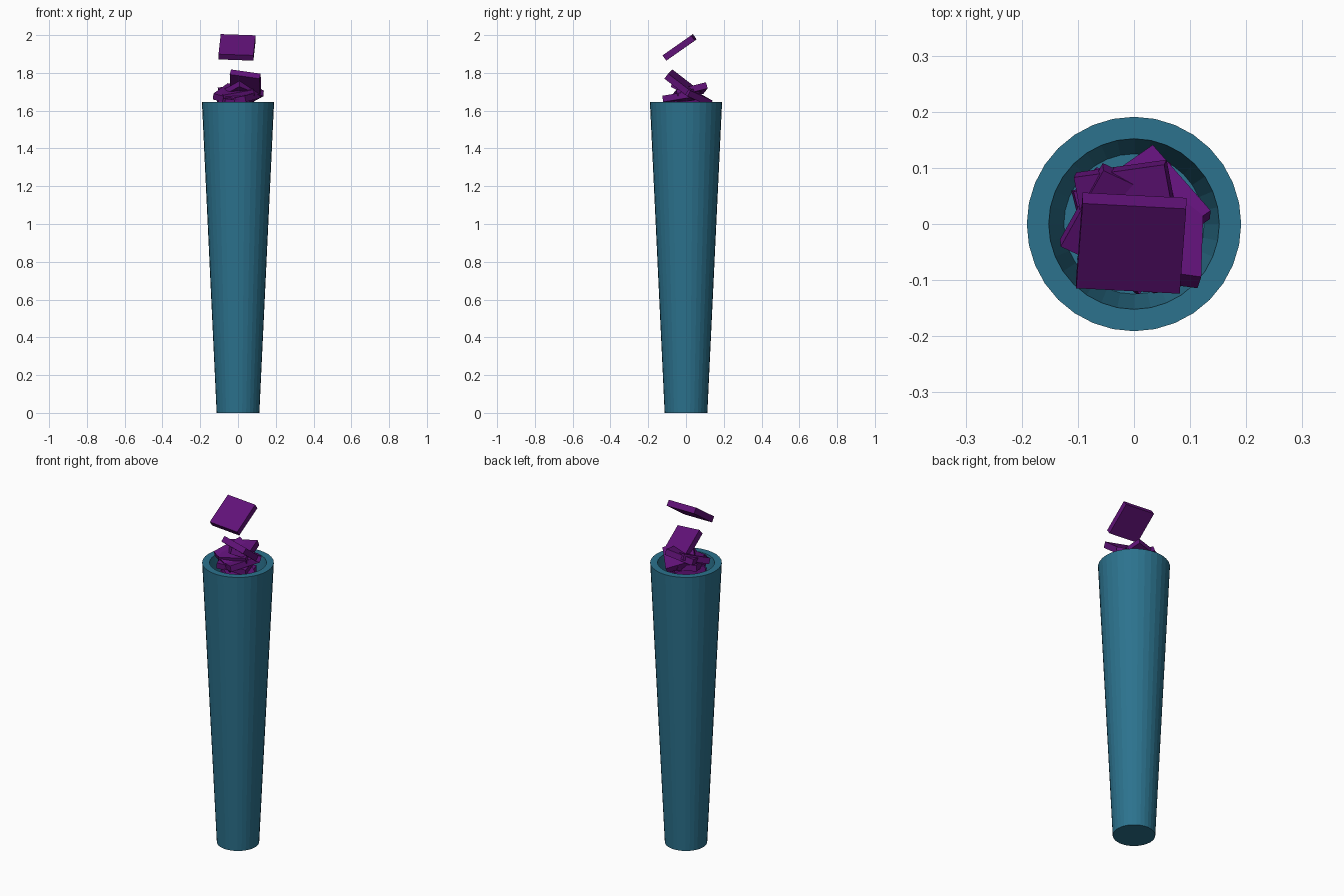
import bpy, bmesh, math, random
from mathutils import Euler

if "Cube" in bpy.data.objects:
    bpy.data.objects.remove(bpy.data.objects["Cube"])

random.seed(4)


def material(name, rgb):
    m = bpy.data.materials.new(name)
    m.diffuse_color = (*rgb, 1)
    m.use_nodes = True
    m.node_tree.nodes["Principled BSDF"].inputs["Base Color"].default_value = m.diffuse_color
    return m


teal = material("teal", (0.025, 0.17, 0.27))
purple = material("purple", (0.12, 0.006, 0.19))


def add_object(name, bm, mat):
    bmesh.ops.recalc_face_normals(bm, faces=bm.faces)
    me = bpy.data.meshes.new(name)
    bm.to_mesh(me)
    bm.free()
    me.materials.append(mat)
    ob = bpy.data.objects.new(name, me)
    bpy.context.collection.objects.link(ob)
    return ob


# Tapered cup: outer wall, rim and recessed inside
SIDES = 32
profile = [(0.113, 0.0), (0.191, 1.645), (0.152, 1.645), (0.125, 1.40)]
bm = bmesh.new()
rings = [[bm.verts.new((r * math.cos(2 * math.pi * i / SIDES),
                        r * math.sin(2 * math.pi * i / SIDES), z))
          for i in range(SIDES)] for r, z in profile]
for a, b in zip(rings, rings[1:]):
    for i in range(SIDES):
        j = (i + 1) % SIDES
        bm.faces.new((a[i], a[j], b[j], b[i]))
bm.faces.new(rings[0])
bm.faces.new(rings[-1])
add_object("tapered_cup", bm, teal)


# Square slabs
def slab(name, loc, rot, size=0.185):
    bm = bmesh.new()
    bmesh.ops.create_cube(bm, size=1)
    bmesh.ops.scale(bm, vec=(size, size, 0.034), verts=bm.verts)
    ob = add_object(name, bm, purple)
    ob.location = loc
    ob.rotation_euler = Euler([math.radians(a) for a in rot])


# Flying slab and the one standing at the top of the pile
slab("floating_slab", (-0.005, -0.034, 1.935), (35, 2, -3))
slab("leaning_slab", (0.04, -0.03, 1.745), (-38, 8, -8), 0.16)

# Upper pile: position and tilt
upper = [
    ((-0.01, 0.02, 1.70), (14, -10, 8)),
    ((0.02, 0.03, 1.69), (-20, 18, 35)),
    ((-0.02, 0.00, 1.685), (20, 12, -25)),
    ((0.01, -0.01, 1.66), (-10, -8, 60)),
    ((-0.01, 0.00, 1.645), (5, 6, 15)),
]
for i, (loc, rot) in enumerate(upper):
    slab(f"pile_slab_{i}", loc, rot, 0.165)

# Slabs lying inside the cup
for i in range(7):
    slab(f"inner_slab_{i}",
         (random.uniform(-.01, .01), random.uniform(-.01, .01), 1.43 + i * 0.03),
         (random.uniform(-10, 10), random.uniform(-10, 10), random.uniform(0, 90)),
         0.165)
